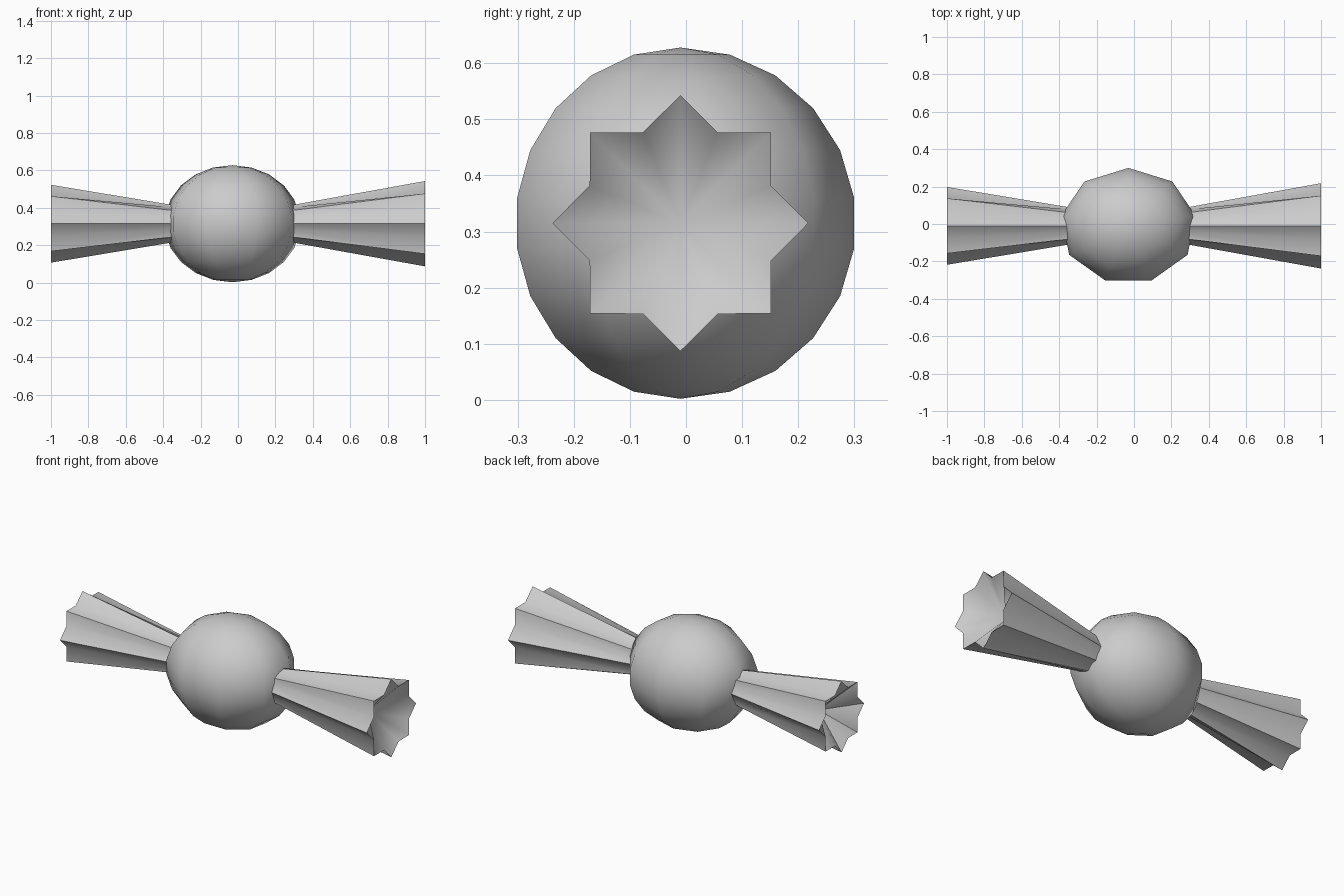
import bpy, bmesh, math
from mathutils import Matrix

cube = bpy.data.objects.get("Cube")
if cube:
    bpy.data.objects.remove(cube, do_unlink=True)

CENTRE = (-0.03, -0.01, 0.315)

grey = bpy.data.materials.new("plain grey")
grey.use_nodes = True
colour = (0.6, 0.6, 0.6, 1)
grey.diffuse_color = colour
grey.node_tree.nodes["Principled BSDF"].inputs["Base Color"].default_value = colour


def finish(bm, name, angle):
    bmesh.ops.recalc_face_normals(bm, faces=bm.faces)
    mesh = bpy.data.meshes.new(name)
    bm.to_mesh(mesh)
    bm.free()
    mesh.materials.append(grey)
    obj = bpy.data.objects.new(name, mesh)
    bpy.context.collection.objects.link(obj)
    bpy.ops.object.select_all(action="DESELECT")
    obj.select_set(True)
    bpy.context.view_layer.objects.active = obj
    bpy.ops.object.shade_smooth_by_angle(angle=math.radians(angle))
    return obj


# Round sweet: nine-sided smooth ball with one corner towards the back
bm = bmesh.new()
bmesh.ops.create_uvsphere(bm, u_segments=9, v_segments=11, radius=1)
lead = max((v.co for v in bm.verts), key=lambda c: c.xy.length)
turn = math.pi / 2 - math.atan2(lead.y, lead.x)
bmesh.ops.transform(bm, verts=bm.verts, matrix=(
    Matrix.Translation(CENTRE) @ Matrix.Diagonal((0.369, 0.313, 0.313, 1))
    @ Matrix.Rotation(turn, 4, "Z")))
finish(bm, "sweet_body", 60)


# Twisted wrapper end: round at the sweet, flaring to an eight-pointed star
def star(bm, x, tip, notch, points=8):
    ring = []
    for i in range(points * 2):
        a = math.pi * i / points
        r = notch if i % 2 else tip
        ring.append(bm.verts.new((x, CENTRE[1] + r * math.cos(a),
                                  CENTRE[2] + r * math.sin(a))))
    return ring


def wrapper_end(name, inner_x, outer_x, tip, hollow):
    bm = bmesh.new()
    neck = star(bm, inner_x, 0.1, 0.095)
    rim = star(bm, outer_x, tip, tip * 0.767)
    apex = bm.verts.new((outer_x - hollow, CENTRE[1], CENTRE[2]))
    n = len(rim)
    for i in range(n):
        j = (i + 1) % n
        bm.faces.new((neck[i], neck[j], rim[j], rim[i]))
        bm.faces.new((rim[i], rim[j], apex))
    bm.faces.new(neck)
    finish(bm, name, 60)


wrapper_end("left_wrapper_end", 0.29, 1.0, 0.228, 0.15)
wrapper_end("right_wrapper_end", -0.35, -1.0, 0.208, -0.15)
